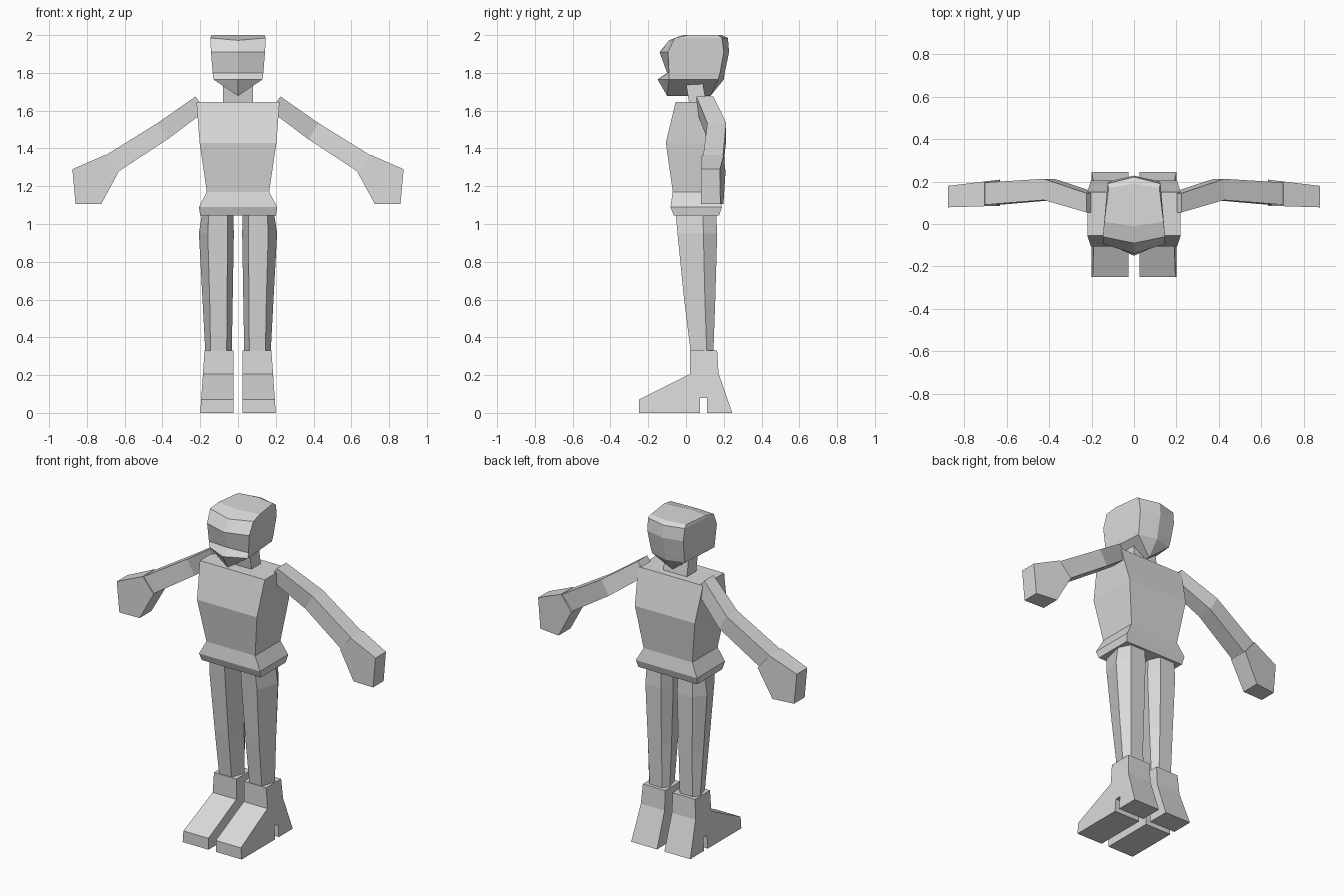
import bpy, bmesh

if "Cube" in bpy.data.objects:
    bpy.data.objects.remove(bpy.data.objects["Cube"])

grey = bpy.data.materials.new("plain_grey")
grey.diffuse_color = (0.7, 0.7, 0.7, 1)
grey.use_nodes = True
grey.node_tree.nodes["Principled BSDF"].inputs["Base Color"].default_value = grey.diffuse_color


def loft(name, rings, side=1):
    """Skin a stack of equal-length point rings, cap both ends; side=-1 mirrors in x."""
    bm = bmesh.new()
    loops = [[bm.verts.new((x * side, y, z)) for x, y, z in r] for r in rings]
    n = len(loops[0])
    for a, b in zip(loops, loops[1:]):
        for i in range(n):
            j = (i + 1) % n
            bm.faces.new((a[i], a[j], b[j], b[i]))
    bm.faces.new(loops[0])
    bm.faces.new(loops[-1])
    bmesh.ops.remove_doubles(bm, verts=bm.verts, dist=0.0005)
    bmesh.ops.recalc_face_normals(bm, faces=bm.faces)
    me = bpy.data.meshes.new(name)
    bm.to_mesh(me)
    bm.free()
    me.materials.append(grey)
    ob = bpy.data.objects.new(name, me)
    bpy.context.collection.objects.link(ob)
    return ob


def rect(z, w, y0, y1):
    return [(-w, y0, z), (w, y0, z), (w, y1, z), (-w, y1, z)]


# torso: box rings tapering to the waist, flaring into the hip hem
loft("torso", [rect(1.045, .2, -.065, .175), rect(1.09, .207, -.082, .19),
               rect(1.17, .165, -.07, .175), rect(1.43, .203, -.107, .205),
               rect(1.645, .22, -.055, .15)])

# neck
loft("neck", [rect(1.62, .08, .02, .11), rect(1.74, .08, 0, .09)])


# head: hexagonal rings with a front and a back ridge, closing to a keel below
def head_ring(z, w, front, front_side, back_side, back, zf=None):
    return [(0, front, zf or z), (w, front_side, z), (w * .85, back_side, z),
            (0, back, z), (-w * .85, back_side, z), (-w, front_side, z)]


loft("head", [
    head_ring(1.678, .0, -.1, -.1, .13, .13),
    head_ring(1.765, .13, -.15, -.09, .17, .2),
    head_ring(1.80, .134, -.10, -.09, .18, .205),
    head_ring(1.91, .143, -.14, -.095, .2, .228),
    head_ring(1.985, .147, -.09, -.06, .19, .222, 1.972),
    head_ring(2.0, .14, -.01, .01, .17, .19)])


# leg cross-section: hexagon widest behind the middle
def leg_ring(z, inner, f0, f1, outer, front, mid, back):
    return [(f0, front, z), (f1, front, z), (outer, mid, z),
            (f1, back, z), (f0, back, z), (inner, mid, z)]


# arm cross-section: top and bottom edges with front and back depth
def arm_ring(top, bottom, y0, y1):
    (xt, zt), (xb, zb) = top, bottom
    return [(xt, y0, zt), (xt, y1, zt), (xb, y1, zb), (xb, y0, zb)]


# boot profile with the sole notch, and hand outline
boot = [(-.25, 0), (-.25, .07), (.02, .205), (.02, .33), (.165, .33),
        (.172, .21), (.245, 0), (.11, 0), (.11, .08), (.075, .08), (.075, 0)]
hand = [(.705, 1.365), (.877, 1.29), (.86, 1.105), (.725, 1.105), (.632, 1.275)]

for side, label in ((1, "right"), (-1, "left")):
    loft(label + "_leg", [
        leg_ring(.32, .033, .06, .145, .173, .025, .11, .145),
        leg_ring(.6, .028, .058, .15, .188, -.01, .1, .155),
        leg_ring(.95, .022, .055, .16, .207, -.045, .092, .165),
        leg_ring(1.06, .025, .055, .155, .19, -.055, .09, .16)], side)
    loft(label + "_boot", [[(.025, y, z) for y, z in boot],
                           [(.2 - .07 * z, y, z) for y, z in boot]], side)
    loft(label + "_arm", [
        arm_ring((.225, 1.675), (.17, 1.6), .055, .145),
        arm_ring((.425, 1.535), (.375, 1.447), .113, .213),
        arm_ring((.715, 1.355), (.642, 1.272), .09, .195)], side)
    loft(label + "_hand", [[(x, .105 - .03 * x, z) for x, z in hand],
                           [(x, .285 - .12 * x, z) for x, z in hand]], side)
